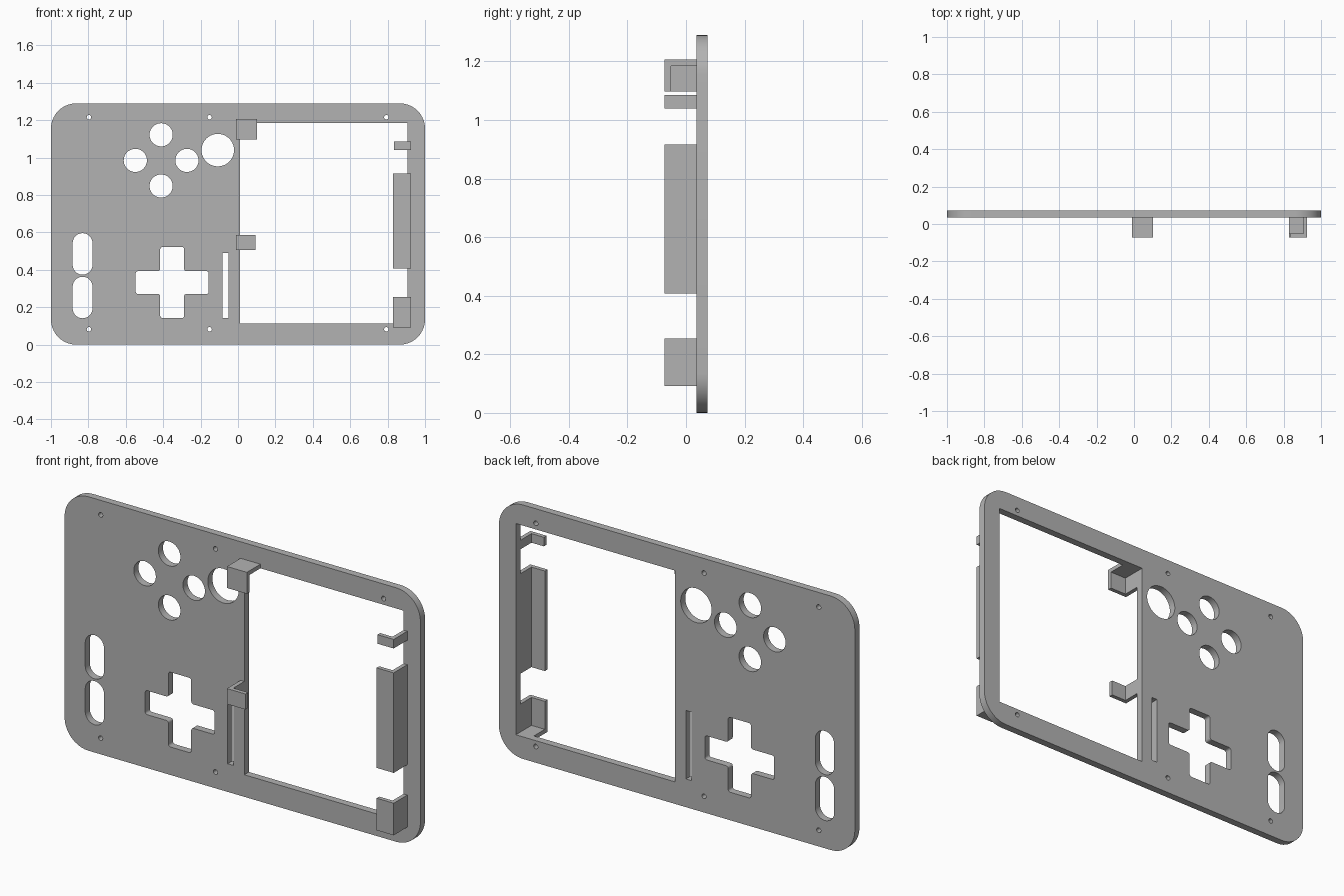
import bpy, bmesh, math
from mathutils import Vector, Matrix

cube = bpy.data.objects.get("Cube")
if cube:
    bpy.data.objects.remove(cube, do_unlink=True)

GREY = (0.45, 0.45, 0.45, 1.0)
mat = bpy.data.materials.new("plain_grey")
mat.use_nodes = True
mat.diffuse_color = GREY
mat.node_tree.nodes["Principled BSDF"].inputs["Base Color"].default_value = GREY

BACK, FACE, FRONT = 0.073, 0.036, -0.073   # depths: plate back, plate front, bracket front
HEIGHT, WALL = 1.29, 0.021
LEFT, RIGHT, BOTTOM, TOP = 0.01, 0.905, 0.112, 1.185   # screen opening


def add_object(name, mesh):
    obj = bpy.data.objects.new(name, mesh)
    bpy.context.collection.objects.link(obj)
    mesh.materials.clear()
    mesh.materials.append(mat)
    return obj


def evaluated_mesh(obj):
    graph = bpy.context.evaluated_depsgraph_get()
    graph.update()
    return bpy.data.meshes.new_from_object(obj.evaluated_get(graph))


# Outline helpers, all in the plate's own plane
def circle(x, z, r, n=40):
    return [(x + r * math.cos(math.tau * i / n), z + r * math.sin(math.tau * i / n)) for i in range(n)]


def rounded(corners, r, steps=10):
    pts = [Vector(c) for c in corners]
    out = []
    for i, p in enumerate(pts):
        if r == 0:
            out.append(p)
            continue
        a = (pts[i - 1] - p).normalized()
        b = (pts[(i + 1) % len(pts)] - p).normalized()
        c = p + r * (a + b)
        for k in range(steps + 1):
            t = math.pi / 2 * k / steps
            q = c - r * (b * math.cos(t) + a * math.sin(t))
            if not out or (q - out[-1]).length > 1e-4:
                out.append(q)
    if (out[0] - out[-1]).length < 1e-4:
        out.pop()
    return out


def rect(x0, x1, z0, z1, r=0.0):
    return rounded([(x0, z0), (x1, z0), (x1, z1), (x0, z1)], r)


def cross(x, z, long_x, long_z, arm_x, arm_z, r):
    quarter = [(long_x, -arm_z), (long_x, arm_z), (arm_x, arm_z), (arm_x, long_z)]
    half = quarter + [(-px, pz) for px, pz in reversed(quarter[2:])] + [(-long_x, arm_z)]
    loop = half + [(-long_x, -arm_z), (-arm_x, -arm_z), (-arm_x, -long_z),
                   (arm_x, -long_z), (arm_x, -arm_z)]
    return rounded([(x + px, z + pz) for px, pz in loop], r, 4)


# Face plate: outer outline followed by every opening
outlines = [rect(-1, 1, 0, HEIGHT, 0.135), rect(LEFT, RIGHT, BOTTOM, TOP)]
for dx, dz in ((1, 0), (-1, 0), (0, 1), (0, -1)):            # four action buttons
    outlines.append(circle(-0.411 + 0.138 * dx, 0.985 + 0.137 * dz, 0.062))
outlines.append(circle(-0.108, 1.04, 0.087))                 # large round hole
for z0 in (0.141, 0.374):                                    # two pill slots
    outlines.append(rect(-0.884, -0.778, z0, z0 + 0.222, 0.053))
outlines.append(cross(-0.352, 0.332, 0.195, 0.19, 0.064, 0.061, 0.012))
outlines.append(rect(-0.083, -0.051, 0.143, 0.491))          # narrow slit
for x in (-0.797, -0.152, 0.793):                            # screw holes
    for z in (0.082, 1.216):
        outlines.append(circle(x, z, 0.012, 20))

curve = bpy.data.curves.new("plate_outline", "CURVE")
curve.dimensions = "2D"
curve.fill_mode = "BOTH"
curve.extrude = (BACK - FACE) / 2
for outline in outlines:
    spline = curve.splines.new("POLY")
    spline.points.add(len(outline) - 1)
    for point, (x, z) in zip(spline.points, outline):
        point.co = (x, z, 0, 1)
    spline.use_cyclic_u = True
helper = bpy.data.objects.new("plate_outline", curve)
bpy.context.collection.objects.link(helper)
mesh = evaluated_mesh(helper)
bpy.data.objects.remove(helper, do_unlink=True)
mesh.transform(Matrix.Translation((0, (BACK + FACE) / 2, 0)) @ Matrix.Rotation(math.pi / 2, 4, "X"))
bm = bmesh.new()
bm.from_mesh(mesh)
bmesh.ops.remove_doubles(bm, verts=bm.verts, dist=1e-5)
bmesh.ops.recalc_face_normals(bm, faces=bm.faces)
bm.to_mesh(mesh)
bm.free()
plate = add_object("face_plate", mesh)
bpy.ops.object.select_all(action="DESELECT")
plate.select_set(True)
bpy.context.view_layer.objects.active = plate
bpy.ops.object.shade_smooth_by_angle(angle=math.radians(30))


# Screen brackets: a block hollowed out towards the screen
def box(name, low, high):
    bm = bmesh.new()
    bmesh.ops.create_cube(bm, size=1)
    low, high = Vector(low), Vector(high)
    for v in bm.verts:
        v.co = (low + high) / 2 + v.co * (high - low)
    mesh = bpy.data.meshes.new(name)
    bm.to_mesh(mesh)
    bm.free()
    return add_object(name, mesh)


def bracket(name, x0, x1, z0, z1, floor=False, roof=False):
    on_left = x0 < LEFT
    obj = box(name, (x0, FRONT, z0), (x1, FACE, z1))
    cutter = box("cutter", (LEFT if on_left else x0 - 1, FRONT + WALL, BOTTOM if floor else z0 - 1),
                 (x1 + 1 if on_left else RIGHT, FACE + 1, TOP if roof else z1 + 1))
    cutter.hide_render = True
    mod = obj.modifiers.new("hollow", "BOOLEAN")
    mod.operation = "DIFFERENCE"
    mod.solver = "EXACT"
    mod.object = cutter
    mesh = evaluated_mesh(obj)
    obj.modifiers.clear()
    obj.data = mesh
    bpy.data.objects.remove(cutter, do_unlink=True)


bracket("inner_top_bracket", -0.011, 0.101, 1.097, 1.206, roof=True)
bracket("inner_middle_bracket", -0.011, 0.093, 0.507, 0.586)
bracket("outer_top_bracket", 0.835, 0.926, 1.04, 1.086)
bracket("outer_long_bracket", 0.83, 0.926, 0.408, 0.916)
bracket("outer_bottom_bracket", 0.83, 0.926, 0.091, 0.254, floor=True)
